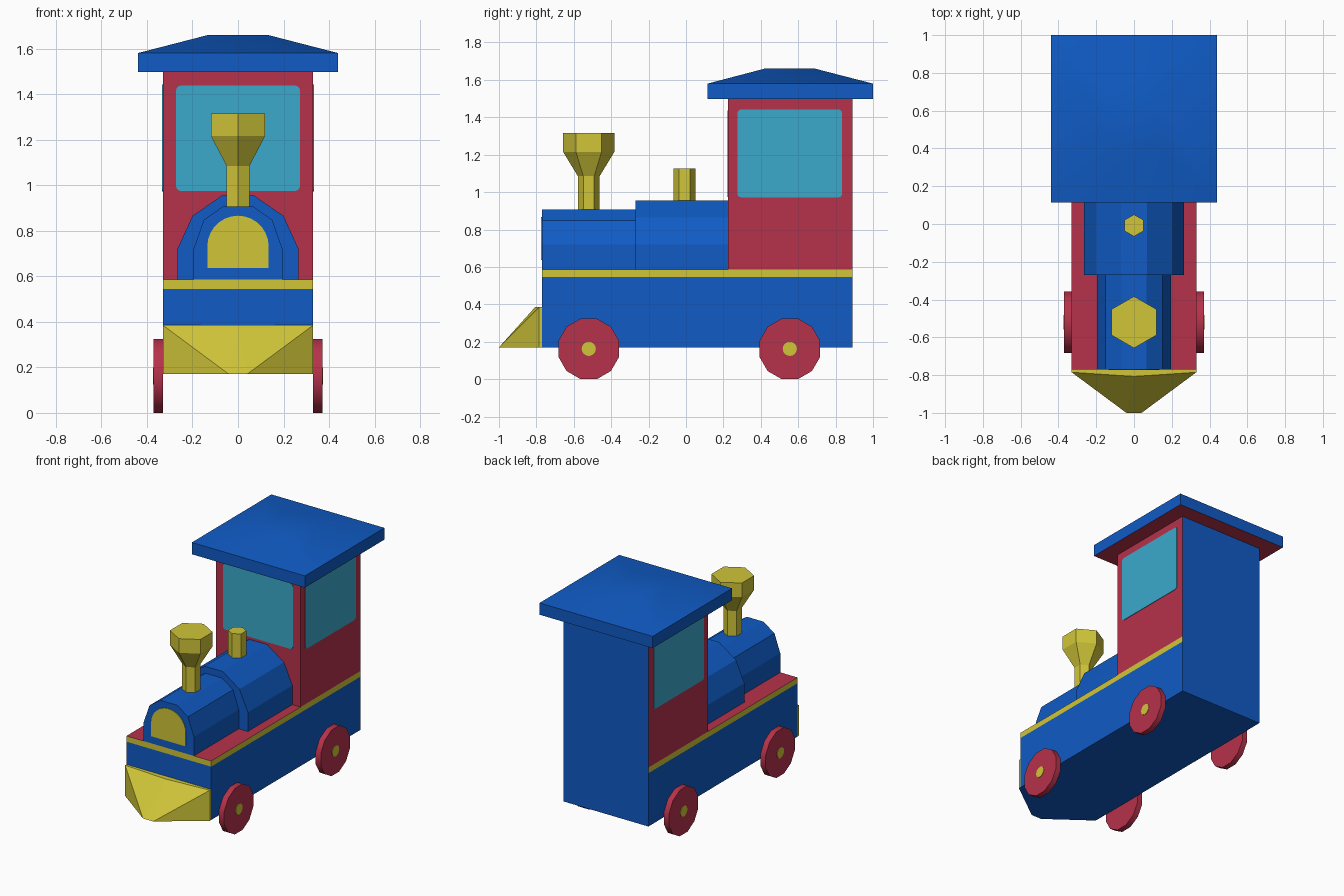
import bpy, bmesh, math
from mathutils import Vector

if "Cube" in bpy.data.objects:
    bpy.data.objects.remove(bpy.data.objects["Cube"])


def material(name, rgb):
    m = bpy.data.materials.new(name)
    m.diffuse_color = (*rgb, 1)
    m.use_nodes = True
    m.node_tree.nodes["Principled BSDF"].inputs["Base Color"].default_value = m.diffuse_color
    return m


BLUE = material("blue", (0.005, 0.105, 0.56))
RED = material("red", (0.47, 0.032, 0.07))
YELLOW = material("yellow", (0.63, 0.56, 0.04))
GLASS = material("window teal", (0.045, 0.4, 0.6))


def finish(name, bm, mats, rule=None, smooth=None):
    """Turn a bmesh into an object; rule(centre, normal) picks the material."""
    bmesh.ops.recalc_face_normals(bm, faces=bm.faces)
    if rule:
        for f in bm.faces:
            f.material_index = rule(f.calc_center_median(), f.normal)
    me = bpy.data.meshes.new(name)
    bm.to_mesh(me)
    bm.free()
    for m in mats:
        me.materials.append(m)
    if smooth:
        me.polygons.foreach_set("use_smooth", [True] * len(me.polygons))
        me.set_sharp_from_angle(angle=math.radians(smooth))
    ob = bpy.data.objects.new(name, me)
    bpy.context.collection.objects.link(ob)
    return ob


def loft(name, rings, mats, rule=None, smooth=None):
    """Skin a stack of equal-length point rings and cap both ends."""
    bm = bmesh.new()
    vs = [[bm.verts.new(p) for p in r] for r in rings]
    n = len(vs[0])
    for a, b in zip(vs, vs[1:]):
        for i in range(n):
            j = (i + 1) % n
            bm.faces.new((a[i], a[j], b[j], b[i]))
    bm.faces.new(vs[0])
    bm.faces.new(vs[-1])
    return finish(name, bm, mats, rule, smooth)


def along_x(pts, x):
    return [(x, a, b) for a, b in pts]


def along_y(pts, y):
    return [(a, y, b) for a, b in pts]


def rect(x0, x1, y0, y1, z):
    return [(x0, y0, z), (x1, y0, z), (x1, y1, z), (x0, y1, z)]


def circle(cx, cy, r, n, start=0.0):
    return [(cx + r * math.cos(start + math.tau * i / n),
             cy + r * math.sin(start + math.tau * i / n)) for i in range(n)]


def rounded(a0, a1, b0, b1, r=0.02):
    pts = []
    for k, (a, b) in enumerate([(a1 - r, b1 - r), (a0 + r, b1 - r),
                                (a0 + r, b0 + r), (a1 - r, b0 + r)]):
        for s in range(4):
            t = math.pi / 2 * (k + s / 3)
            pts.append((a + r * math.cos(t), b + r * math.sin(t)))
    return pts


W, FRONT, BACK = 0.33, -0.77, 0.89


# chassis: blue sides, yellow upper stripe, red deck, plain blue back
def chassis_rule(c, n):
    if n.z > 0.5:
        return 1
    return 2 if c.z > 0.545 and n.y < 0.5 else 0


loft("chassis", [rect(-W, W, FRONT, BACK, z) for z in (0.17, 0.545, 0.585)],
     [BLUE, RED, YELLOW], chassis_rule)

# cab: red with a blue back wall
loft("cab", [rect(-W, W, 0.225, BACK, z) for z in (0.585, 1.5)],
     [RED, BLUE], lambda c, n: 1 if n.y > 0.5 else 0)

# windows
pane = rounded(-0.272, 0.272, 0.975, 1.437)
loft("front_window", [along_y(pane, 0.227), along_y(pane, 0.221)], [GLASS])
pane = rounded(0.275, 0.835, 0.972, 1.442)
for side, s in (("left", -1), ("right", 1)):
    loft(side + "_window", [along_x(pane, s * 0.328), along_x(pane, s * 0.334)], [GLASS])

# roof: overhanging slab with a softly shaded hipped top, red underneath
loft("roof", [rect(-0.44, 0.44, 0.115, 1.0, 1.497),
              rect(-0.44, 0.44, 0.115, 1.0, 1.58),
              rect(-0.13, 0.13, 0.42, 0.69, 1.66)],
     [BLUE, RED], lambda c, n: 1 if n.z < -0.5 else 0, smooth=30)


# boiler sections: faceted arches
def arch(*half):
    return list(half) + [(-a, b) for a, b in reversed(half)]


small = arch((0.195, 0.585), (0.195, 0.72), (0.15, 0.848), (0.065, 0.907))
large = arch((0.266, 0.585), (0.266, 0.72), (0.2, 0.865), (0.07, 0.955))
loft("front_boiler", [along_y(small, FRONT), along_y(small, -0.27)], [BLUE])
loft("rear_boiler", [along_y(large, -0.27), along_y(large, 0.225)], [BLUE])

# round-topped plate on the boiler front
plate = [(-0.135, 0.637), (0.135, 0.637)] + [
    (0.135 * math.cos(math.pi * i / 14), 0.73 + 0.136 * math.sin(math.pi * i / 14))
    for i in range(15)]
loft("boiler_plate", [along_y(plate, FRONT + 0.002), along_y(plate, FRONT - 0.004)], [YELLOW])


# six-sided chimney and steam dome
def hex_stack(name, y, profile):
    loft(name, [[(a, b, z) for a, b in circle(0, y, r, 6, math.pi / 2)]
                for r, z in profile], [YELLOW])


hex_stack("chimney", -0.52, [(0.058, 0.89), (0.058, 1.085), (0.137, 1.215), (0.137, 1.315)])
hex_stack("steam_dome", -0.008, [(0.058, 0.94), (0.058, 1.125)])

# wedge-shaped track guard, blue underside
bm = bmesh.new()
for p in [(0.04, -1.0, 0.17), (W, -0.785, 0.17), (W, FRONT, 0.17),
          (W, -0.785, 0.385), (W, FRONT, 0.385)]:
    for s in (-1, 1):
        bm.verts.new((s * p[0], p[1], p[2]))
bm.verts.new((0, -0.807, 0.385))
bmesh.ops.convex_hull(bm, input=bm.verts)
finish("track_guard", bm, [YELLOW, BLUE], lambda c, n: 1 if n.z < -0.9 else 0)

# twelve-sided wheels with yellow hubs
for end, y in (("front", -0.52), ("rear", 0.555)):
    rim = circle(y, 0.162, 0.162 / math.cos(math.pi / 12), 12, math.pi / 12)
    hub = circle(y, 0.162, 0.038, 16)
    for side, s in (("left", -1), ("right", 1)):
        loft(f"{end}_{side}_wheel", [along_x(rim, s * 0.33), along_x(rim, s * 0.37)],
             [RED], smooth=40)
        loft(f"{end}_{side}_hub", [along_x(hub, s * 0.368), along_x(hub, s * 0.373)], [YELLOW])
